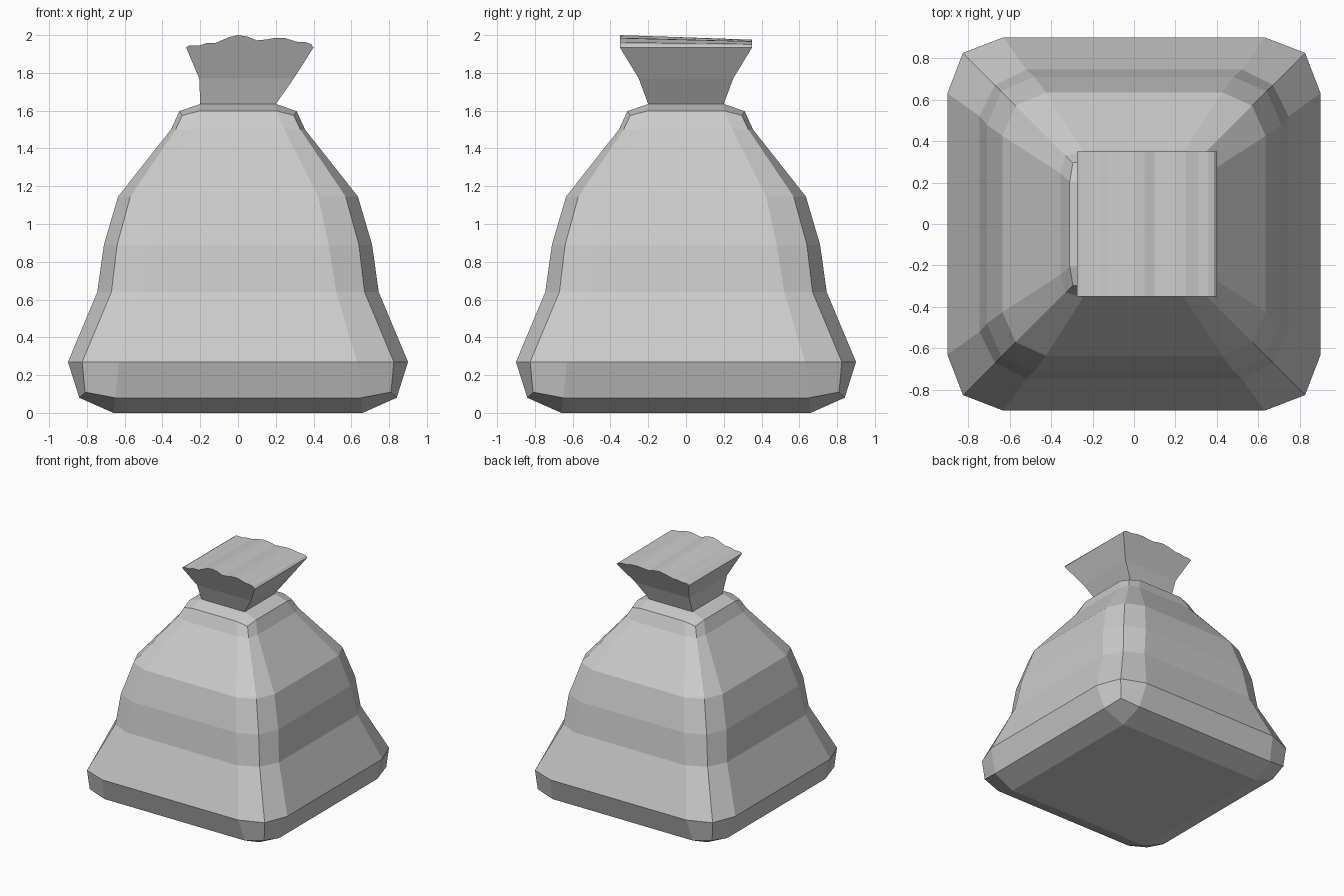
import bpy, bmesh

if "Cube" in bpy.data.objects:
    bpy.data.objects.remove(bpy.data.objects["Cube"], do_unlink=True)

grey = bpy.data.materials.new("sack_grey")
grey.use_nodes = True
grey.diffuse_color = (0.6, 0.6, 0.6, 1)
grey.node_tree.nodes["Principled BSDF"].inputs["Base Color"].default_value = (0.6, 0.6, 0.6, 1)


def finish(bm, name):
    bmesh.ops.recalc_face_normals(bm, faces=bm.faces)
    mesh = bpy.data.meshes.new(name)
    bm.to_mesh(mesh)
    bm.free()
    mesh.materials.append(grey)
    obj = bpy.data.objects.new(name, mesh)
    bpy.context.collection.objects.link(obj)
    return obj


def bridge(bm, lower, upper):
    n = len(lower)
    for k in range(n):
        j = (k + 1) % n
        bm.faces.new((lower[k], lower[j], upper[j], upper[k]))


def square(bm, x0, x1, y, z):
    return [bm.verts.new(p) for p in ((x0, -y, z), (x1, -y, z), (x1, y, z), (x0, y, z))]


def rounded_ring(bm, side, inner, corner, z, corner_z):
    """Square ring whose corners are bevelled by three points each."""
    ring = []
    for sx, sy in ((-1, -1), (1, -1), (1, 1), (-1, 1)):
        trio = [(sx * side, sy * inner, z), (sx * corner, sy * corner, corner_z),
                (sx * inner, sy * side, z)]
        ring += [bm.verts.new(p) for p in (trio if sx == sy else trio[::-1])]
    return ring


def cap(bm, ring, sq):
    """Close a rounded ring with a smaller square."""
    for k in range(4):
        a, b, c = ring[3 * k:3 * k + 3]
        bm.faces.new((a, b, c, sq[k]))
        bm.faces.new((c, ring[(3 * k + 3) % 12], sq[(k + 1) % 4], sq[k]))


# Bulging sack body: side, inner, corner, height, corner height
profile = [(.84, .65, .81, .08, .11), (.9, .63, .825, .27, .27),
           (.745, .52, .67, .64, .64), (.71, .48, .64, .89, .89),
           (.635, .425, .57, 1.145, 1.145), (.355, .245, .33, 1.5, 1.5),
           (.31, .205, .295, 1.598, 1.575)]
bm = bmesh.new()
rings = [rounded_ring(bm, *p) for p in profile]
for lower, upper in zip(rings, rings[1:]):
    bridge(bm, lower, upper)
base = square(bm, -.66, .66, .66, 0)
bm.faces.new(base)
cap(bm, rings[0], base)
cap(bm, rings[-1], square(bm, -.2, .2, .2, 1.635))
finish(bm, "sack_body")

# Tied neck flaring to a wavy, ruffled top
crest = [(-.275, 1.935), (-.26, 1.945), (-.205, 1.945), (-.17, 1.957), (-.12, 1.958),
         (-.05, 1.988), (0, 2), (.05, 1.992), (.1, 1.972), (.15, 1.977), (.2, 1.986),
         (.25, 1.984), (.31, 1.965), (.36, 1.962), (.385, 1.953), (.4, 1.935)]
bm = bmesh.new()
low = square(bm, -.2, .2, .2, 1.635)
mid = square(bm, -.205, .295, .25, 1.77)
bridge(bm, low, mid)
front = [bm.verts.new((x, -.35, z)) for x, z in crest]
back = [bm.verts.new((x, .35, z - .4 * max(0, z - 1.94))) for x, z in crest]
bm.faces.new([mid[0], mid[1]] + front[::-1])
bm.faces.new([mid[3], mid[2]] + back[::-1])
bm.faces.new((mid[0], mid[3], back[0], front[0]))
bm.faces.new((mid[1], mid[2], back[-1], front[-1]))
for k in range(len(crest) - 1):
    bm.faces.new((front[k], front[k + 1], back[k + 1], back[k]))
finish(bm, "sack_neck")
